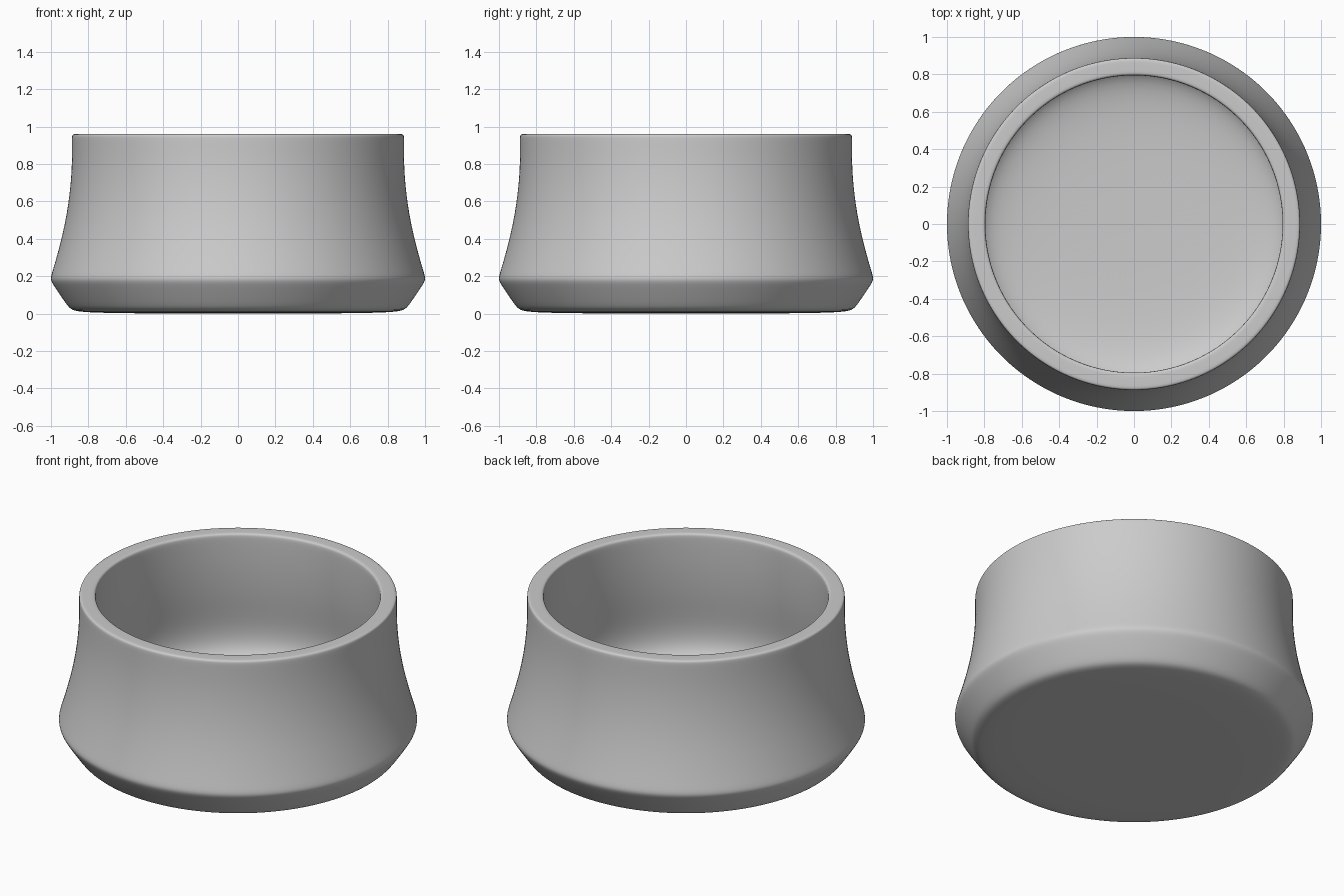
import bpy
import bmesh
from math import tau
from mathutils import Vector

cube = bpy.data.objects.get("Cube")
if cube:
    bpy.data.objects.remove(cube, do_unlink=True)

# Single grey material
grey = bpy.data.materials.new("plain grey")
grey.use_nodes = True
colour = (0.6, 0.6, 0.6, 1)
grey.diffuse_color = colour
grey.node_tree.nodes["Principled BSDF"].inputs["Base Color"].default_value = colour

# Half section (radius, height): underside, flared outer wall, rim
outer = [(0, 0), (0.45, 0.001), (0.72, 0.004), (0.83, 0.009), (0.89, 0.017),
         (0.917, 0.047), (0.988, 0.152), (1.007, 0.185), (0.993, 0.225),
         (0.943, 0.4), (0.907, 0.58), (0.888, 0.77), (0.889, 0.935),
         (0.889, 0.96), (0.865, 0.961)]
# Hollow: rim, bulging inner wall, broad curve into the floor
inner = [(0.82, 0.961), (0.797, 0.96), (0.795, 0.935), (0.798, 0.77),
         (0.815, 0.58), (0.842, 0.42), (0.85, 0.32), (0.835, 0.23),
         (0.77, 0.165), (0.6, 0.13), (0.35, 0.118), (0, 0.115)]


def lathe(name, profile, steps):
    bm = bmesh.new()
    verts = [bm.verts.new((r, 0, z)) for r, z in profile]
    edges = [bm.edges.new(pair) for pair in zip(verts, verts[1:])]
    bmesh.ops.spin(bm, geom=verts + edges, cent=Vector(), axis=(0, 0, 1),
                   angle=tau, steps=steps, use_merge=True)
    bmesh.ops.remove_doubles(bm, verts=bm.verts, dist=0.0005)
    bmesh.ops.recalc_face_normals(bm, faces=bm.faces)
    mesh = bpy.data.meshes.new(name)
    bm.to_mesh(mesh)
    bm.free()
    obj = bpy.data.objects.new(name, mesh)
    bpy.context.collection.objects.link(obj)
    return obj


# Bowl with softened edges
bowl = lathe("bowl", outer + inner, 64)
bowl.data.materials.append(grey)
bowl.data.shade_smooth()
soften = bowl.modifiers.new("soften", "SUBSURF")
soften.levels = soften.render_levels = 2
